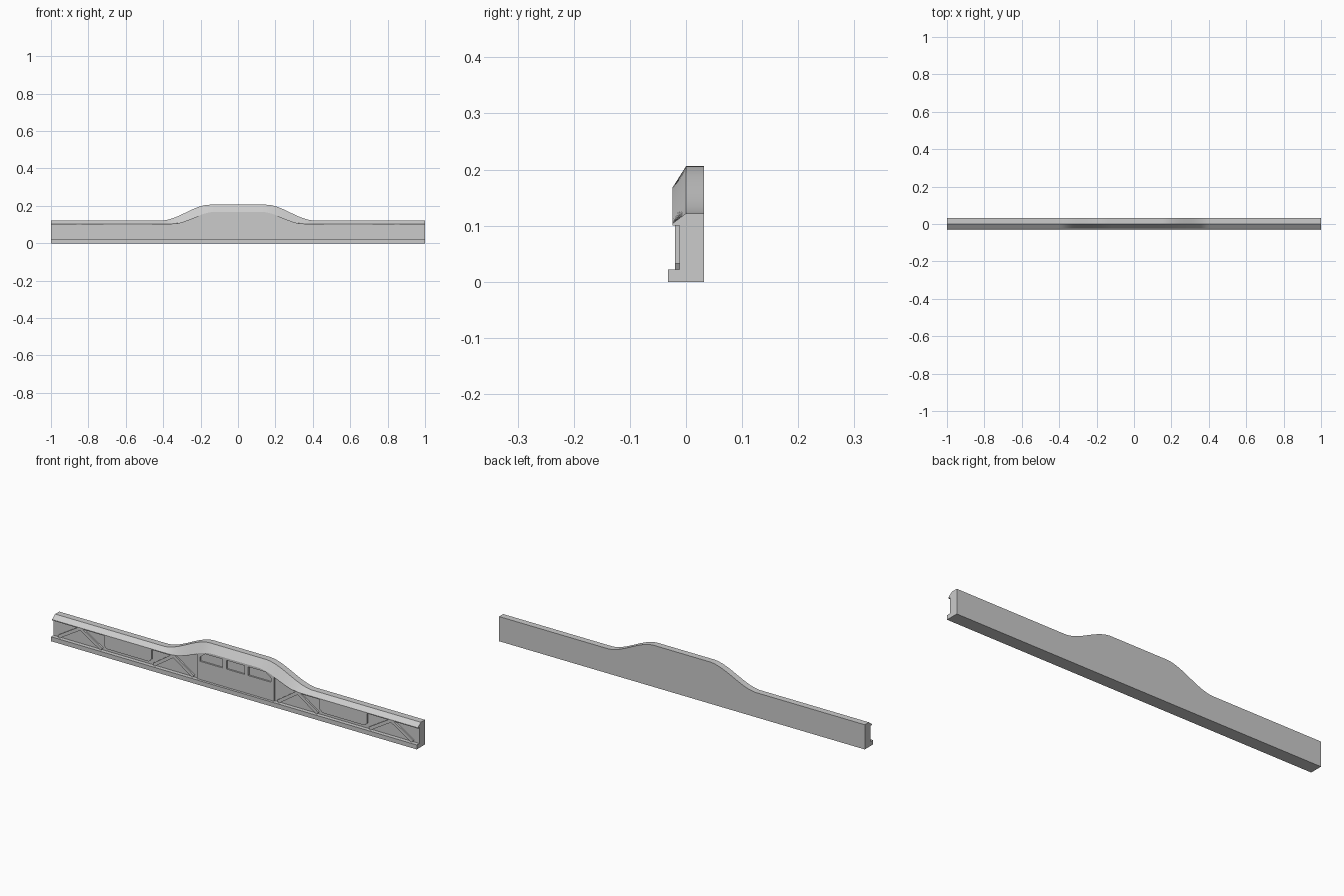
import bpy, bmesh, math

if "Cube" in bpy.data.objects:
    bpy.data.objects.remove(bpy.data.objects["Cube"])

BACK, FRONT, WALL, RAISED, LIP = 0.032, -0.032, -0.012, -0.020, -0.024
BASE = 0.022


def ease(x, inner, outer):
    t = min(1, max(0, (outer - abs(x)) / (outer - inner)))
    return t * t * (3 - 2 * t)


def top_z(x):
    return 0.122 + 0.084 * ease(x, 0.15, 0.41)


def lip_z(x):
    return 0.104 + 0.064 * ease(x, 0.12, 0.36)


def make_object(name, bm):
    bmesh.ops.recalc_face_normals(bm, faces=bm.faces)
    mesh = bpy.data.meshes.new(name)
    bm.to_mesh(mesh)
    bm.free()
    ob = bpy.data.objects.new(name, mesh)
    bpy.context.collection.objects.link(ob)
    return ob


def plate(name, outline, y0=RAISED, y1=-0.008):
    """Extrude an (x, z) outline between two depths."""
    bm = bmesh.new()
    a = [bm.verts.new((x, y0, z)) for x, z in outline]
    b = [bm.verts.new((x, y1, z)) for x, z in outline]
    bm.faces.new(a)
    bm.faces.new(b[::-1])
    n = len(a)
    for i in range(n):
        bm.faces.new((a[i], b[i], b[(i + 1) % n], a[(i + 1) % n]))
    return make_object(name, bm)


def bar(name, p, q, w):
    """Slanted strut between two points."""
    dx, dz = q[0] - p[0], q[1] - p[1]
    k = w / 2 / math.hypot(dx, dz)
    nx, nz = -dz * k, dx * k
    return plate(name, [(p[0] + nx, p[1] + nz), (p[0] - nx, p[1] - nz),
                        (q[0] - nx, q[1] - nz), (q[0] + nx, q[1] + nz)])


# Main rail: one cross-section lofted along x with the hump
xs = [-1] + [-0.42 + 0.84 * i / 84 for i in range(85)] + [1]
bm = bmesh.new()
rings = []
for x in xs:
    t, l = top_z(x), lip_z(x)
    section = [(BACK, 0), (BACK, t), (0, t), (LIP, l), (LIP, l - 0.004),
               (WALL, l - 0.004), (WALL, BASE), (FRONT, BASE), (FRONT, 0)]
    rings.append([bm.verts.new((x, y, z)) for y, z in section])
for r, s in zip(rings, rings[1:]):
    for i in range(len(r)):
        j = (i + 1) % len(r)
        bm.faces.new((r[i], r[j], s[j], s[i]))
bm.faces.new(rings[0])
bm.faces.new(rings[-1][::-1])
rail = make_object("rail_body", bm)
bpy.context.view_layer.objects.active = rail
rail.select_set(True)
bpy.ops.object.shade_smooth_by_angle(angle=math.radians(25))

# Centre panel, its top following the hump
arch = [0.21 - 0.42 * i / 28 for i in range(29)]
panel = plate("centre_panel", [(-0.21, BASE - 0.004), (0.21, BASE - 0.004)]
              + [(x, lip_z(x) - 0.002) for x in arch])

# Three window recesses, the outer two with clipped top corners
windows = [[(-0.05, 0.112), (0.05, 0.112), (0.05, 0.155), (-0.05, 0.155)]]
for s in (-1, 1):
    windows.append([(s * x, z) for x, z in
                    ((0.07, 0.112), (0.195, 0.112), (0.195, 0.132),
                     (0.165, 0.155), (0.07, 0.155))])
for i, outline in enumerate(windows):
    cutter = plate(f"window_cutter_{i}", outline, -0.03, 0.0)
    cutter.hide_render = True
    cutter.hide_set(True)
    mod = panel.modifiers.new("window", 'BOOLEAN')
    mod.operation = 'DIFFERENCE'
    mod.solver = 'EXACT'
    mod.object = cutter

for s, side in ((-1, "left"), (1, "right")):
    # Hanging side panel with clipped lower corners
    plate(f"side_panel_{side}", [(s * x, z) for x, z in
          ((0.46, 0.102), (0.46, 0.05), (0.475, 0.036),
           (0.705, 0.036), (0.72, 0.05), (0.72, 0.102))])
    # Two truss bays of slanted struts
    for bay, a, b in (("inner", 0.22, 0.46), ("outer", 0.72, 0.98)):
        m = (a + b) / 2
        h = lip_z(m) - 0.006
        for foot, tag in ((a, "near"), (b, "far")):
            inset = 0.012 if foot == a else -0.012
            bar(f"{bay}_strut_{side}_{tag}", (s * (foot + inset), BASE + 0.004),
                (s * m, h), 0.016)
